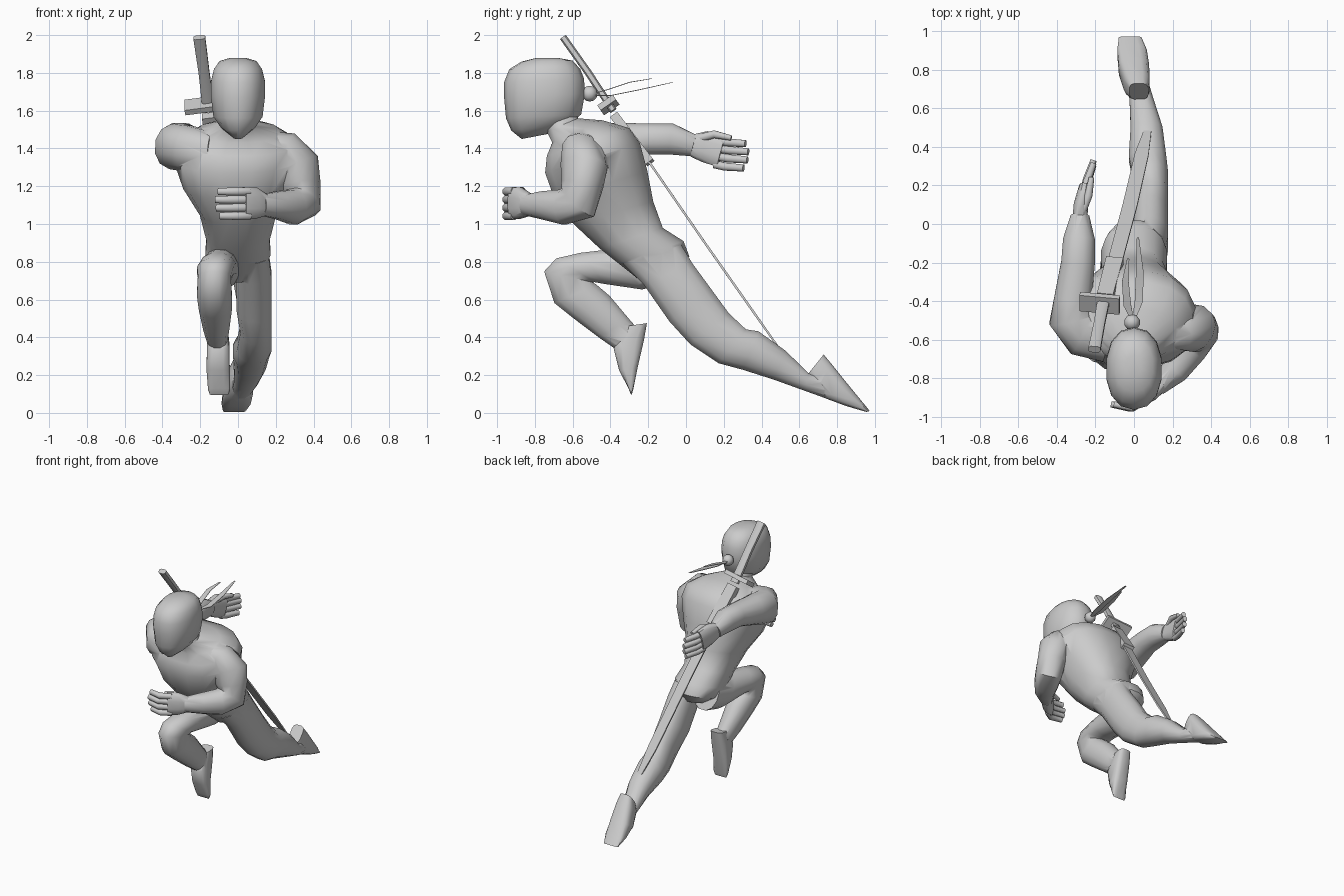
import bpy, bmesh, math
from mathutils import Vector as V


def loft(name, rings, n=12, power=1.0, smooth=50):
    """Skin rings of (centre, half-axis u, half-axis v); power < 1 squares the section."""
    bm = bmesh.new()
    loops = []
    for c, u, v in rings:
        loop = []
        for i in range(n):
            a = 2 * math.pi * (i + 0.5) / n
            ca, sa = math.cos(a), math.sin(a)
            ca = math.copysign(abs(ca) ** power, ca)
            sa = math.copysign(abs(sa) ** power, sa)
            loop.append(bm.verts.new(c + u * ca + v * sa))
        loops.append(loop)
    for p, q in zip(loops, loops[1:]):
        for i in range(n):
            j = (i + 1) % n
            bm.faces.new((p[i], p[j], q[j], q[i]))
    bm.faces.new(loops[0][::-1])
    bm.faces.new(loops[-1])
    bmesh.ops.recalc_face_normals(bm, faces=bm.faces)
    me = bpy.data.meshes.new(name)
    bm.to_mesh(me)
    bm.free()
    ob = bpy.data.objects.new(name, me)
    bpy.context.collection.objects.link(ob)
    finish(ob, smooth)
    return ob


def finish(ob, angle):
    bpy.ops.object.select_all(action='DESELECT')
    bpy.context.view_layer.objects.active = ob
    ob.select_set(True)
    bpy.ops.object.shade_smooth_by_angle(angle=math.radians(angle))


def side_loft(name, rows, **kw):
    """Rows: x centre, half width, then the two outline points (y, z) seen from the side."""
    rings = []
    for x, w, y0, z0, y1, z1 in rows:
        a, b = V((x, y0, z0)), V((x, y1, z1))
        rings.append(((a + b) / 2, V((w, 0, 0)), (b - a) / 2))
    return loft(name, rings, **kw)


def tube(name, rows, side=(1, 0, 0), **kw):
    """Rows: x, y, z, half width along side, half depth across it."""
    pts = [V(r[:3]) for r in rows]
    rings = []
    for i, r in enumerate(rows):
        t = (pts[min(i + 1, len(pts) - 1)] - pts[max(i - 1, 0)]).normalized()
        u = V(side)
        u = (u - t * u.dot(t)).normalized()
        rings.append((pts[i], u * r[3], t.cross(u) * r[4]))
    return loft(name, rings, **kw)


def bar(name, rows):
    tube(name, rows, n=4, power=0.01, smooth=20)


# torso and neck
body = side_loft("body", [
    (0.0, .06, -.23, .69, -.02, .76),
    (0.0, .15, -.29, .735, .02, .83),
    (0.0, .175, -.36, .79, -.01, .91),
    (0.0, .17, -.46, .87, -.12, .98),
    (0.0, .205, -.60, 1.00, -.17, 1.12),
    (-.01, .285, -.70, 1.13, -.20, 1.28),
    (-.01, .335, -.75, 1.27, -.24, 1.43),
    (0.0, .31, -.74, 1.36, -.30, 1.51),
    (0.0, .22, -.71, 1.43, -.44, 1.55),
    (0.0, .10, -.74, 1.49, -.57, 1.56),
    (0.0, .09, -.79, 1.58, -.60, 1.63)], n=16, power=.85)

# hooded head
side_loft("head", [
    (0, .03, -.87, 1.45, -.74, 1.475),
    (0, .09, -.925, 1.495, -.62, 1.525),
    (0, .133, -.953, 1.56, -.555, 1.58),
    (0, .147, -.963, 1.67, -.535, 1.69),
    (0, .145, -.963, 1.75, -.54, 1.77),
    (0, .13, -.935, 1.82, -.56, 1.82),
    (0, .10, -.87, 1.86, -.60, 1.865),
    (0, .04, -.79, 1.88, -.68, 1.88)], n=14, power=.9)

# knot and ribbons of the headband
bpy.ops.mesh.primitive_uv_sphere_add(segments=10, ring_count=6, radius=.042, location=(-.01, -.51, 1.69))
bpy.context.object.name = "headband_knot"
finish(bpy.context.object, 40)
tube("long_ribbon", [(0, -.49, 1.68, .012, .003), (.025, -.40, 1.68, .03, .003),
                     (.03, -.25, 1.71, .028, .003), (.02, -.07, 1.75, .008, .002)], n=4)
tube("short_ribbon", [(-.01, -.49, 1.69, .012, .003), (-.035, -.42, 1.71, .028, .003),
                      (-.045, -.30, 1.75, .025, .003), (-.03, -.18, 1.77, .008, .002)], n=4)

# trailing leg and foot
limbs = [side_loft("trailing_leg", [
    (.075, .09, -.34, .79, -.02, .89),
    (.085, .095, -.23, .68, .04, .79),
    (.085, .095, -.09, .48, .15, .64),
    (.095, .085, .02, .36, .23, .53),
    (.085, .095, .17, .26, .32, .445),
    (.07, .10, .30, .225, .385, .435),
    (.065, .085, .46, .175, .53, .33),
    (.04, .065, .63, .115, .65, .21),
    (.02, .055, .74, .075, .74, .20)], power=.9)]
limbs.append(side_loft("trailing_foot", [
    (.025, .05, .645, .205, .73, .31),
    (.015, .068, .66, .16, .78, .25),
    (.0, .08, .74, .075, .86, .15),
    (-.01, .078, .85, .035, .925, .07),
    (-.02, .06, .955, .005, .973, .01)], power=.6))

# raised leg and foot
limbs.append(side_loft("raised_leg", [
    (-.07, .10, -.10, .68, -.22, .90),
    (-.09, .095, -.23, .65, -.40, .87),
    (-.11, .10, -.43, .68, -.56, .85),
    (-.12, .10, -.48, .69, -.69, .82),
    (-.125, .09, -.49, .69, -.755, .75),
    (-.125, .095, -.47, .68, -.70, .58),
    (-.12, .09, -.40, .62, -.60, .50),
    (-.115, .07, -.30, .50, -.46, .395),
    (-.11, .055, -.24, .43, -.38, .34)], power=.9))
limbs.append(side_loft("raised_foot", [
    (-.105, .05, -.206, .475, -.31, .46),
    (-.105, .06, -.22, .39, -.385, .34),
    (-.105, .063, -.255, .24, -.355, .225),
    (-.10, .06, -.28, .12, -.305, .13),
    (-.10, .05, -.288, .095, -.293, .10)], power=.6))

# rear arm, running out from the shoulder and swinging back
limbs.append(tube("rear_arm", [
    (-.14, -.58, 1.39, .10, .14), (-.27, -.56, 1.40, .125, .13), (-.325, -.49, 1.41, .125, .12),
    (-.315, -.38, 1.43, .11, .10), (-.29, -.20, 1.45, .085, .09),
    (-.285, -.08, 1.45, .085, .085), (-.28, .04, 1.415, .06, .05)], side=(0, 0, 1), power=.9))
limbs.append(tube("rear_palm", [(-.28, .03, 1.415, .04, .06), (-.275, .10, 1.41, .038, .085),
                                (-.255, .19, 1.385, .03, .088)], power=.8))

# front arm, dropping from the shoulder and bent across the chest
across = (.78, -.62, 0)
limbs.append(tube("front_arm", [
    (.14, -.52, 1.40, .13, .09), (.25, -.53, 1.375, .135, .10), (.31, -.54, 1.31, .115, .125),
    (.325, -.55, 1.21, .105, .115), (.335, -.57, 1.115, .10, .115), (.29, -.65, 1.09, .09, .095),
    (.21, -.76, 1.10, .075, .075), (.12, -.85, 1.10, .045, .055)], side=across, power=.9))
limbs.append(tube("front_palm", [(.14, -.83, 1.10, .04, .06), (.09, -.88, 1.11, .038, .085),
                                 (.03, -.92, 1.11, .03, .088)], side=across, power=.8))

# fuse the limbs with the torso into one skin
for limb in limbs:
    mod = body.modifiers.new("fuse", 'BOOLEAN')
    mod.operation, mod.solver, mod.object = 'UNION', 'EXACT', limb
    mod.use_self = True
    bpy.context.view_layer.objects.active = body
    bpy.ops.object.modifier_apply(modifier=mod.name)
    bpy.data.objects.remove(limb)
finish(body, 60)

# fingers and thumbs
for i, reach in enumerate((-.015, 0, -.005, -.025)):
    z = 1.445 - .043 * i
    tube(f"rear_finger_{i + 1}", [
        (-.262, .15, z, .022, .023), (-.245, .23 + reach, z - .012, .022, .023),
        (-.21, .33 + reach, z - .02, .017, .02)], n=8)
    z = 1.172 - .043 * i
    tube(f"front_finger_{i + 1}", [
        (.06, -.91, z, .022, .023), (-.03 - reach, -.952, z, .022, .023),
        (-.12 - reach, -.935, z, .017, .02)], side=(0, 1, 0), n=8)
tube("rear_thumb", [(-.27, .06, 1.45, .022, .025), (-.235, .15, 1.475, .022, .022),
                    (-.22, .24, 1.455, .015, .015)], n=8)
tube("front_thumb", [(.11, -.85, 1.14, .022, .025), (.05, -.87, 1.175, .022, .022),
                     (-.02, -.88, 1.165, .015, .015)], side=(0, 1, 0), n=8)

# sword carried across the back
tube("sword_grip", [(-.205, -.65, 1.988, .033, .02), (-.18, -.52, 1.805, .03, .02),
                    (-.155, -.385, 1.60, .033, .02)], n=8, power=.6)
bar("sword_guard", [(-.18, -.42, 1.643, .105, .05), (-.175, -.402, 1.617, .105, .05)])
bar("scabbard_collar", [(-.15, -.38, 1.575, .042, .024), (-.10, -.19, 1.325, .045, .024)])
bar("scabbard", [(-.10, -.20, 1.335, .038, .006), (-.02, .10, .90, .038, .006),
                 (.04, .36, .53, .036, .006), (.07, .48, .36, .02, .005)])
